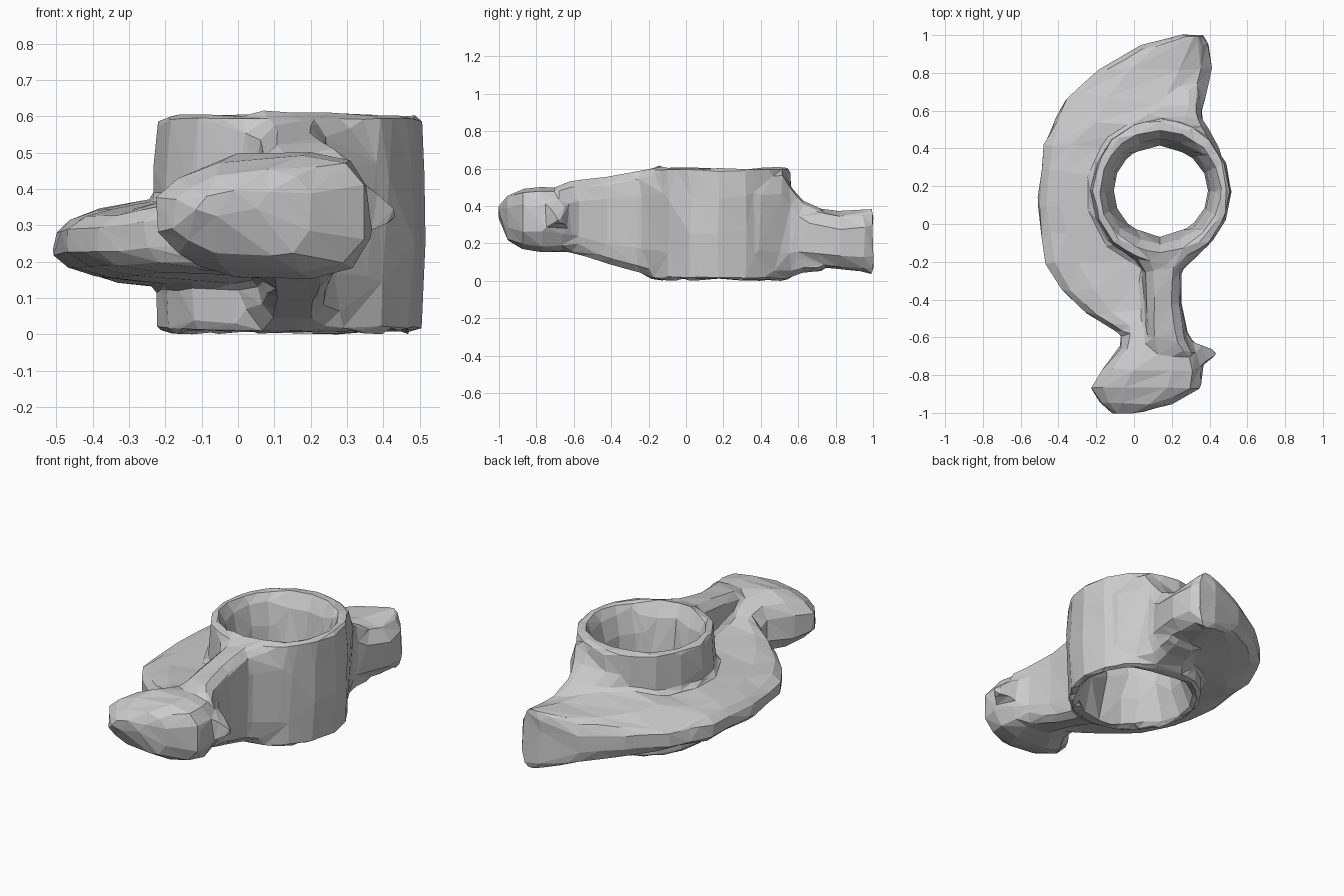
import bpy, bmesh, math, random
from mathutils import Vector

random.seed(4)
CX, CY = 0.142, 0.175          # ring axis
bm = bmesh.new()


def skin(bm, rings, closed=False, jitter=0.0):
    """Bridge equal-sized rings of points; cap the ends or close the loop."""
    def vert(p):
        return bm.verts.new([c + random.uniform(-jitter, jitter) for c in p])
    rows = [[vert(p) for p in r] for r in rings]
    n = len(rows[0])
    pairs = list(zip(rows, rows[1:]))
    if closed:
        pairs.append((rows[-1], rows[0]))
    faces = []
    for a, b in pairs:
        for i in range(n):
            j = (i + 1) % n
            faces.append(bm.faces.new((a[i], a[j], b[j], b[i])))
    if not closed:
        faces.append(bm.faces.new(rows[0]))
        faces.append(bm.faces.new(rows[-1][::-1]))
    bmesh.ops.recalc_face_normals(bm, faces=faces)


def loft(slices, power=0.65, n=12):
    """Slices: y, left x, right x, bottom z left, bottom z right, top z left, top z right."""
    rings = []
    for y, xl, xr, bl, br, tl, tr in slices:
        ring = []
        for k in range(n):
            a = 2 * math.pi * (k + 0.5) / n
            c, s = math.cos(a), math.sin(a)
            u = 0.5 + 0.52 * math.copysign(abs(c) ** power, c)
            v = 0.5 + 0.52 * math.copysign(abs(s) ** power, s)
            top, bottom = tl + (tr - tl) * u, bl + (br - bl) * u
            ring.append((xl + (xr - xl) * u, y, bottom + (top - bottom) * v))
        rings.append(ring)
    skin(bm, rings, jitter=0.007)


# Upright ring, narrowest at mid height
profile = [(0.315, 0.03), (0.265, 0.16), (0.245, 0.3), (0.262, 0.44), (0.295, 0.55),
           (0.325, 0.605), (0.362, 0.595), (0.37, 0.45), (0.37, 0.25), (0.362, 0.02), (0.345, 0.0)]
skin(bm, [[(CX + r * math.cos(a), CY + r * math.sin(a) * (1.05 if r > 0.34 else 1), z)
           for r, z in profile]
          for a in [2 * math.pi * i / 16 for i in range(16)]], closed=True, jitter=0.006)

# Crescent body running from the tail round the left side to the neck
loft([(1.0, 0.25, 0.36, 0.05, 0.03, 0.36, 0.385),
      (0.95, 0.04, 0.39, 0.1, 0.03, 0.35, 0.39),
      (0.82, -0.18, 0.41, 0.15, 0.03, 0.34, 0.38),
      (0.66, -0.35, 0.37, 0.17, 0.04, 0.33, 0.42),
      (0.54, -0.41, 0.34, 0.17, 0.04, 0.33, 0.46),
      (0.42, -0.475, 0.0, 0.17, 0.1, 0.33, 0.39),
      (0.28, -0.49, -0.11, 0.18, 0.12, 0.33, 0.38),
      (0.1, -0.505, -0.11, 0.18, 0.12, 0.32, 0.38),
      (-0.05, -0.49, 0.0, 0.18, 0.12, 0.32, 0.38),
      (-0.2, -0.465, 0.16, 0.18, 0.13, 0.33, 0.39),
      (-0.35, -0.38, 0.2, 0.18, 0.15, 0.34, 0.4),
      (-0.47, -0.25, 0.22, 0.18, 0.16, 0.36, 0.43),
      (-0.6, -0.04, 0.28, 0.17, 0.16, 0.42, 0.48)])

# Head
loft([(-0.56, -0.06, 0.27, 0.17, 0.16, 0.42, 0.5),
      (-0.65, -0.07, 0.32, 0.16, 0.15, 0.47, 0.51),
      (-0.77, -0.16, 0.36, 0.16, 0.15, 0.48, 0.515),
      (-0.87, -0.225, 0.35, 0.2, 0.16, 0.45, 0.51),
      (-0.95, -0.17, 0.19, 0.24, 0.2, 0.42, 0.47),
      (-1.0, -0.11, 0.03, 0.33, 0.33, 0.38, 0.4)], power=0.7)

# Small pointed ear on the head
skin(bm, [[(0.24, -0.6, 0.27), (0.28, -0.81, 0.27), (0.28, -0.79, 0.48), (0.24, -0.6, 0.48)],
          [(0.435, -0.67, 0.31), (0.435, -0.7, 0.31), (0.43, -0.7, 0.345), (0.43, -0.67, 0.345)]])

# Tall neck wall joining the ring to the head
loft([(-0.03, -0.12, 0.43, 0.0, 0.0, 0.6, 0.6),
      (-0.14, -0.03, 0.36, 0.01, 0.01, 0.605, 0.605),
      (-0.25, 0.05, 0.25, 0.05, 0.04, 0.575, 0.58),
      (-0.42, 0.06, 0.25, 0.1, 0.09, 0.54, 0.55),
      (-0.6, 0.06, 0.28, 0.15, 0.15, 0.52, 0.53),
      (-0.68, 0.08, 0.32, 0.17, 0.17, 0.5, 0.51)], power=0.5)

# Tall wall joining the ring to the tail
loft([(0.38, -0.1, 0.45, 0.01, 0.01, 0.59, 0.6),
      (0.51, 0.0, 0.38, 0.01, 0.01, 0.59, 0.61),
      (0.555, 0.04, 0.355, 0.03, 0.02, 0.48, 0.53),
      (0.62, 0.1, 0.35, 0.05, 0.04, 0.4, 0.44),
      (0.72, 0.13, 0.35, 0.05, 0.05, 0.37, 0.39)], power=0.5)

mesh = bpy.data.meshes.new("coiled_body")
bm.to_mesh(mesh)
bm.free()
body = bpy.data.objects.new("coiled_body", mesh)
bpy.context.collection.objects.link(body)

# Cutter for the open bore, flared at both ends
bm = bmesh.new()
skin(bm, [[(CX - 0.006 + r * math.cos(a), CY + r * math.sin(a), z)
           for a in [2 * math.pi * i / 16 for i in range(16)]]
          for r, z in [(0.33, -0.1), (0.315, 0.02), (0.262, 0.16), (0.242, 0.3), (0.26, 0.44),
                       (0.29, 0.55), (0.33, 0.62), (0.34, 0.7)]], jitter=0.003)
cut_mesh = bpy.data.meshes.new("bore_cutter")
bm.to_mesh(cut_mesh)
bm.free()
cutter = bpy.data.objects.new("bore_cutter", cut_mesh)
bpy.context.collection.objects.link(cutter)
cutter.hide_render = True
cutter.hide_set(True)

# Fuse everything into one skin, open the bore, then facet it
remesh = body.modifiers.new("fuse", 'REMESH')
remesh.mode = 'VOXEL'
remesh.voxel_size = 0.018
bore = body.modifiers.new("bore", 'BOOLEAN')
bore.operation = 'DIFFERENCE'
bore.solver = 'EXACT'
bore.object = cutter
tris = body.modifiers.new("triangles", 'TRIANGULATE')
facet = body.modifiers.new("facets", 'DECIMATE')
facet.ratio = 0.03
for p in mesh.polygons:
    p.use_smooth = False
